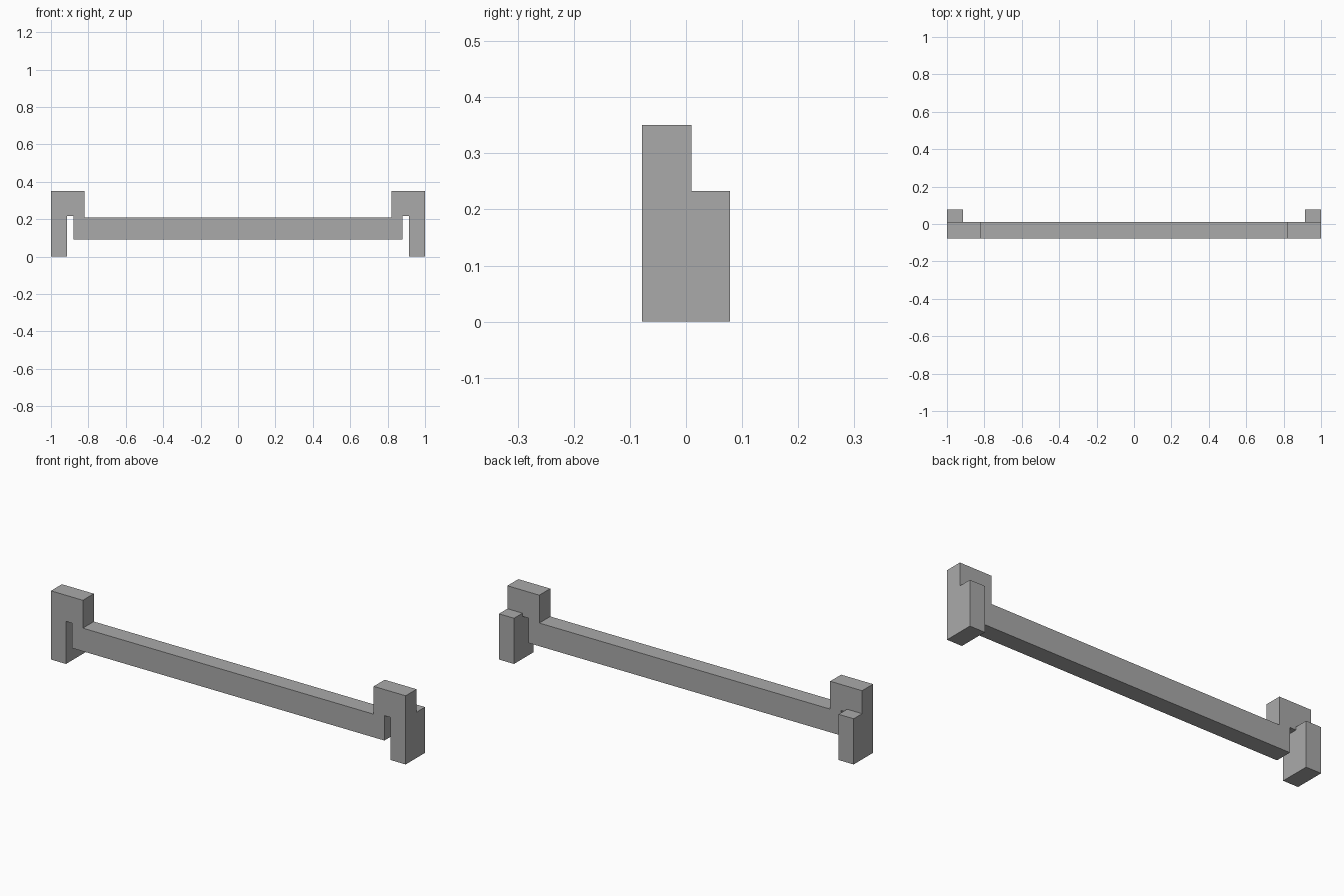
import bpy
import bmesh

cube = bpy.data.objects.get("Cube")
if cube:
    bpy.data.objects.remove(cube, do_unlink=True)

GREY = (0.4, 0.4, 0.4, 1)
mat = bpy.data.materials.new("plain grey")
mat.use_nodes = True
mat.diffuse_color = GREY
mat.node_tree.nodes["Principled BSDF"].inputs["Base Color"].default_value = GREY

FRONT, STEP, BACK = -0.078, 0.01, 0.078


def extrude_profile(name, profile, y0, y1):
    """Extrude an x-z outline from y0 to y1."""
    bm = bmesh.new()
    face = bm.faces.new([bm.verts.new((x, y0, z)) for x, z in profile])
    result = bmesh.ops.extrude_face_region(bm, geom=[face])
    moved = [v for v in result["geom"] if isinstance(v, bmesh.types.BMVert)]
    bmesh.ops.translate(bm, verts=moved, vec=(0, y1 - y0, 0))
    bmesh.ops.recalc_face_normals(bm, faces=bm.faces)
    mesh = bpy.data.meshes.new(name)
    bm.to_mesh(mesh)
    bm.free()
    mesh.materials.append(mat)
    obj = bpy.data.objects.new(name, mesh)
    bpy.context.collection.objects.link(obj)
    return obj


# Crossbar with raised end blocks, notches and front legs, as one outline
half = [(0.82, 0.208), (0.82, 0.35), (1, 0.35), (1, 0), (0.915, 0),
        (0.915, 0.217), (0.88, 0.217), (0.88, 0.09)]
outline = half + [(-x, z) for x, z in reversed(half)]
extrude_profile("crossbar_frame", outline, FRONT, STEP)

# Lower blocks behind each leg
for side, name in ((1, "left_rear_foot"), (-1, "right_rear_foot")):
    block = [(side * x, z) for x, z in
             ((0.915, 0), (1, 0), (1, 0.233), (0.915, 0.233))]
    extrude_profile(name, block, STEP, BACK)
